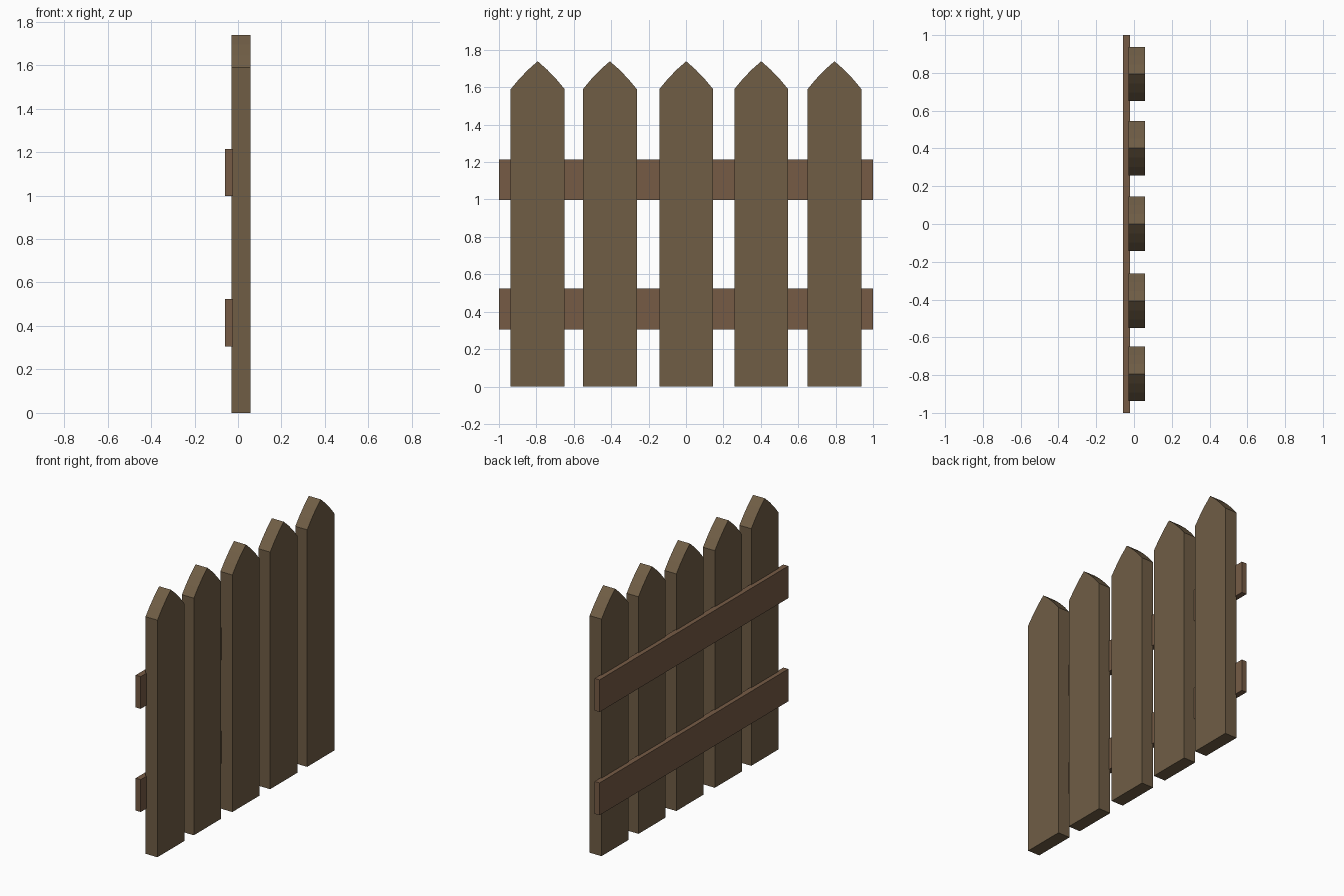
import bpy, bmesh

if "Cube" in bpy.data.objects:
    bpy.data.objects.remove(bpy.data.objects["Cube"])


def material(name, rgb):
    m = bpy.data.materials.new(name)
    m.diffuse_color = (*rgb, 1)
    m.use_nodes = True
    m.node_tree.nodes["Principled BSDF"].inputs["Base Color"].default_value = m.diffuse_color
    return m


def extrude_profile(name, profile, x0, x1, mat):
    """Extrude a (y, z) outline from x0 to x1."""
    bm = bmesh.new()
    face = bm.faces.new([bm.verts.new((x0, y, z)) for y, z in profile])
    ext = bmesh.ops.extrude_face_region(bm, geom=[face])
    moved = [v for v in ext["geom"] if isinstance(v, bmesh.types.BMVert)]
    bmesh.ops.translate(bm, verts=moved, vec=(x1 - x0, 0, 0))
    bmesh.ops.recalc_face_normals(bm, faces=bm.faces)
    mesh = bpy.data.meshes.new(name)
    bm.to_mesh(mesh)
    bm.free()
    mesh.materials.append(mat)
    obj = bpy.data.objects.new(name, mesh)
    bpy.context.collection.objects.link(obj)
    return obj


picket_wood = material("picket_wood", (0.16, 0.11, 0.06))
rail_wood = material("rail_wood", (0.18, 0.105, 0.06))

# Pickets: slightly bowed slopes rising to a point
right_side = [(0.144, 0), (0.144, 1.59), (0.099, 1.644), (0.051, 1.694)]
left_side = [(-y, z) for y, z in reversed(right_side)]
outline = right_side + [(0, 1.739)] + left_side
for i, cy in enumerate((-0.793, -0.407, 0.001, 0.402, 0.794)):
    extrude_profile(f"picket_{i + 1}", [(y + cy, z) for y, z in outline],
                    -0.03, 0.058, picket_wood)

# Two rails behind the pickets
for name, z0, z1 in (("lower_rail", 0.306, 0.523), ("upper_rail", 0.998, 1.214)):
    extrude_profile(name, [(-1, z0), (1, z0), (1, z1), (-1, z1)],
                    -0.059, -0.022, rail_wood)
